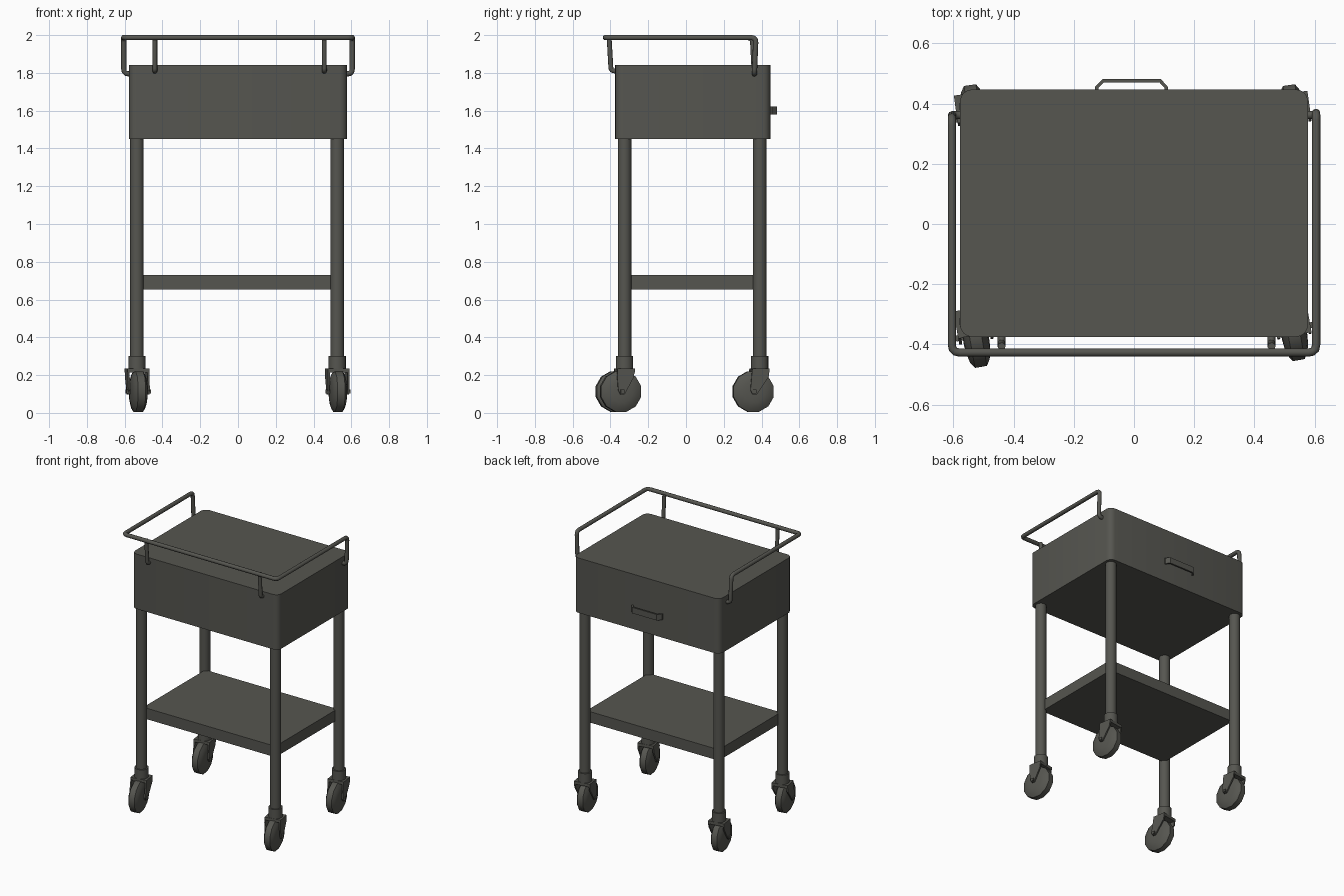
import bpy, bmesh, math
from mathutils import Matrix, Vector

if "Cube" in bpy.data.objects:
    bpy.data.objects.remove(bpy.data.objects["Cube"])

mat = bpy.data.materials.new("dark grey metal")
mat.diffuse_color = (0.092, 0.092, 0.080, 1)
mat.use_nodes = True
mat.node_tree.nodes["Principled BSDF"].inputs["Base Color"].default_value = mat.diffuse_color


def finish(bm, name, angle=35):
    bmesh.ops.recalc_face_normals(bm, faces=bm.faces)
    me = bpy.data.meshes.new(name)
    bm.to_mesh(me)
    bm.free()
    ob = bpy.data.objects.new(name, me)
    bpy.context.collection.objects.link(ob)
    me.materials.append(mat)
    bpy.ops.object.select_all(action='DESELECT')
    ob.select_set(True)
    bpy.context.view_layer.objects.active = ob
    bpy.ops.object.shade_smooth_by_angle(angle=math.radians(angle))
    return ob


def add_box(bm, lo, hi):
    lo, hi = Vector(lo), Vector(hi)
    m = Matrix.Translation((lo + hi) / 2) @ Matrix.Diagonal((*(hi - lo), 1))
    return bmesh.ops.create_cube(bm, size=1, matrix=m)["verts"]


def add_cyl(bm, x, y, z0, z1, r, n=16):
    bmesh.ops.create_cone(bm, cap_ends=True, segments=n, radius1=r, radius2=r, depth=z1 - z0,
                          matrix=Matrix.Translation((x, y, (z0 + z1) / 2)))


def add_prism(bm, pts, x0, x1):
    # (y, z) outline extruded along x
    a = [bm.verts.new((x0, y, z)) for y, z in pts]
    b = [bm.verts.new((x1, y, z)) for y, z in pts]
    bm.faces.new(a)
    bm.faces.new(b[::-1])
    for i in range(len(pts)):
        j = (i + 1) % len(pts)
        bm.faces.new((a[i], a[j], b[j], b[i]))


def add_tube(bm, path, r, n=10, bend=0.025):
    # round tube along a polyline with softened corners
    P = [Vector(p) for p in path]
    pts = [P[0]]
    for a, b, c in zip(P, P[1:], P[2:]):
        s, e = b + (a - b).normalized() * bend, b + (c - b).normalized() * bend
        pts += [s * (1 - t) ** 2 + b * 2 * t * (1 - t) + e * t * t for t in (0, 0.33, 0.67, 1)]
    pts.append(P[-1])
    rings, normal = [], None
    for i, p in enumerate(pts):
        t = (pts[min(i + 1, len(pts) - 1)] - pts[max(i - 1, 0)]).normalized()
        normal = t.orthogonal() if normal is None else normal - t * normal.dot(t)
        normal.normalize()
        side = t.cross(normal)
        rings.append([bm.verts.new(p + r * (normal * math.cos(k * math.tau / n) + side * math.sin(k * math.tau / n)))
                      for k in range(n)])
    for a, b in zip(rings, rings[1:]):
        for k in range(n):
            bm.faces.new((a[k], a[(k + 1) % n], b[(k + 1) % n], b[k]))
    bm.faces.new(rings[0])
    bm.faces.new(rings[-1])


# cabinet body with rounded vertical corners
bm = bmesh.new()
add_box(bm, (-0.578, -0.375, 1.45), (0.578, 0.447, 1.842))
vert = [e for e in bm.edges if abs(e.verts[0].co.z - e.verts[1].co.z) > 0.1]
bmesh.ops.bevel(bm, geom=vert, offset=0.04, segments=4, profile=0.5, affect='EDGES')
finish(bm, "cabinet_body")

# lower shelf
bm = bmesh.new()
add_box(bm, (-0.525, -0.32, 0.652), (0.52, 0.38, 0.73))
finish(bm, "lower_shelf")

# guard rail, open at the back
bm = bmesh.new()
zt, xr, yf = 1.987, 0.605, -0.427
add_tube(bm, [(-0.565, 0.362, 1.795), (-xr, 0.362, 1.795), (-xr, 0.352, zt), (-xr, yf, zt),
              (xr, yf, zt), (xr, 0.37, zt), (xr, 0.362, 1.795), (0.565, 0.362, 1.795)], 0.014)
for x in (-0.44, 0.457):
    add_tube(bm, [(x, yf + 0.02, zt), (x, -0.397, 1.815), (x, -0.36, 1.805)], 0.013, bend=0.01)
finish(bm, "guard_rail", 50)

# drawer pull on the back, a flat strap bent outwards
bm = bmesh.new()
outer = [(-0.13, 0.44), (-0.13, 0.455), (-0.105, 0.481), (0.09, 0.481), (0.113, 0.455), (0.113, 0.44)]
inner = [(-0.118, 0.44), (-0.118, 0.453), (-0.1, 0.47), (0.085, 0.47), (0.101, 0.453), (0.101, 0.44)]
low = [[bm.verts.new((x, y, 1.58)) for x, y in line] for line in (outer, inner)]
high = [[bm.verts.new((x, y, 1.622)) for x, y in line] for line in (outer, inner)]
for i in range(5):
    (o, n), (O, N) = low, high
    for f in ((o[i], o[i+1], n[i+1], n[i]), (O[i], O[i+1], N[i+1], N[i]),
              (o[i], o[i+1], O[i+1], O[i]), (n[i], n[i+1], N[i+1], N[i])):
        bm.faces.new(f)
finish(bm, "drawer_pull", 20)

# legs and casters: name, x, y, trail distance, swivel in degrees
corners = [("front_left", -0.535, -0.325, 0.045, 10), ("front_right", 0.525, -0.325, 0.022, 10),
           ("back_left", -0.535, 0.39, 0.035, 8), ("back_right", 0.525, 0.39, 0.035, 8)]
for name, x, y, trail, swivel in corners:
    bm = bmesh.new()
    add_cyl(bm, x, y, 0.25, 1.455, 0.036)
    finish(bm, name + "_leg")
    place = Matrix.Translation((x, y, 0)) @ Matrix.Rotation(math.radians(swivel), 4, 'Z')

    # socket, crown and fork plates
    bm = bmesh.new()
    add_cyl(bm, 0, 0, 0.225, 0.302, 0.046)
    add_box(bm, (-0.058, -0.045, 0.215), (0.058, 0.045, 0.236))
    plate = [(0.045, 0.236), (-0.047, 0.236), (-0.05, 0.2), (-trail - 0.022, 0.12),
             (-trail - 0.01, 0.098), (-trail + 0.012, 0.098), (0.04, 0.19)]
    for s in (-1, 1):
        add_prism(bm, plate, s * 0.048, s * 0.058)
    c, a = 0.113, 0.01
    add_prism(bm, [(-trail - a, c - a), (-trail + a, c - a), (-trail + a, c + a), (-trail - a, c + a)],
              -0.066, 0.066)
    bm.transform(place)
    finish(bm, name + "_caster_fork", 30)

    # rounded wheel turned around the axle
    bm = bmesh.new()
    n, prof = 12, [(-0.043, 0.03), (-0.04, 0.06), (-0.033, 0.09), (-0.02, 0.111),
                   (0.02, 0.111), (0.033, 0.09), (0.04, 0.06), (0.043, 0.03)]
    rings = [[bm.verts.new((px, -trail + r * math.sin((k + 0.5) * math.tau / n),
                            0.113 + r * math.cos((k + 0.5) * math.tau / n))) for k in range(n)] for px, r in prof]
    for p, q in zip(rings, rings[1:]):
        for k in range(n):
            bm.faces.new((p[k], p[(k + 1) % n], q[(k + 1) % n], q[k]))
    bm.faces.new(rings[0])
    bm.faces.new(rings[-1])
    bm.transform(place)
    finish(bm, name + "_wheel", 40)
